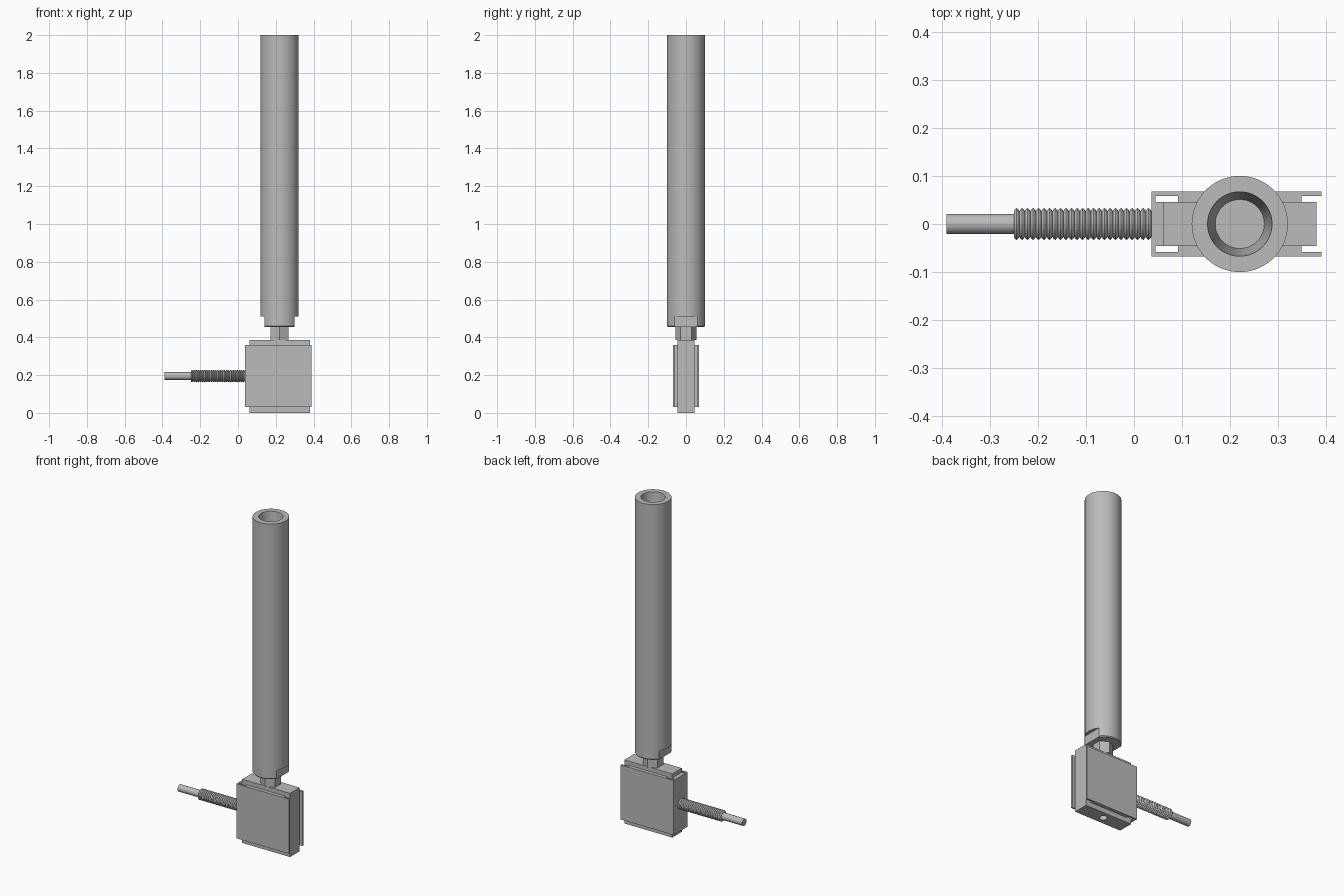
import bpy, bmesh, math
from mathutils import Matrix, Vector

cube = bpy.data.objects.get("Cube")
if cube:
    bpy.data.objects.remove(cube, do_unlink=True)

# Single grey metal
metal = bpy.data.materials.new("grey_metal")
metal.use_nodes = True
grey = (0.5, 0.5, 0.5, 1)
metal.diffuse_color = grey
metal.node_tree.nodes["Principled BSDF"].inputs["Base Color"].default_value = grey

AXIS = 0.22       # x of the tube axis
CABLE_Z = 0.195   # height of the cable


def finish(name, bm, smooth=False):
    bmesh.ops.recalc_face_normals(bm, faces=bm.faces)
    mesh = bpy.data.meshes.new(name)
    bm.to_mesh(mesh)
    bm.free()
    mesh.materials.append(metal)
    obj = bpy.data.objects.new(name, mesh)
    bpy.context.collection.objects.link(obj)
    if smooth:
        shade(obj)
    return obj


def shade(obj):
    bpy.ops.object.select_all(action='DESELECT')
    obj.select_set(True)
    bpy.context.view_layer.objects.active = obj
    bpy.ops.object.shade_smooth_by_angle(angle=math.radians(35))


def box(name, x, y, z):
    bm = bmesh.new()
    bmesh.ops.create_cube(bm, size=1)
    for v in bm.verts:
        v.co = [(a + b) / 2 + c * (b - a) for (a, b), c in zip((x, y, z), v.co)]
    return finish(name, bm)


def cylinder(name, radius, z0, z1, sides, turn=0):
    bm = bmesh.new()
    place = Matrix.Translation((AXIS, 0, (z0 + z1) / 2)) @ Matrix.Rotation(turn, 4, 'Z')
    bmesh.ops.create_cone(bm, cap_ends=True, segments=sides, radius1=radius,
                          radius2=radius, depth=z1 - z0, matrix=place)
    return finish(name, bm)


def lathe(name, profile, place, sides=64):
    """Spin (radius, height) points about local z, then place the result."""
    bm = bmesh.new()
    verts = [bm.verts.new((r, 0, h)) for r, h in profile]
    edges = [bm.edges.new(pair) for pair in zip(verts, verts[1:])]
    bmesh.ops.spin(bm, geom=verts + edges, cent=(0, 0, 0), axis=(0, 0, 1),
                   angle=math.tau, steps=sides, use_duplicate=False)
    bmesh.ops.remove_doubles(bm, verts=bm.verts, dist=1e-5)
    bmesh.ops.transform(bm, matrix=place, verts=bm.verts)
    return finish(name, bm, True)


def cut(obj, cutter):
    cutter.hide_render = True
    mod = obj.modifiers.new("cut", 'BOOLEAN')
    mod.operation = 'DIFFERENCE'
    mod.solver = 'EXACT'
    mod.object = cutter
    bpy.context.view_layer.objects.active = obj
    bpy.ops.object.modifier_apply(modifier=mod.name)
    bpy.data.objects.remove(cutter, do_unlink=True)


# Housing block with a blind hole underneath
block = box("housing_block", (0.06, 0.38), (-0.046, 0.046), (0, 0.385))
cut(block, cylinder("hole_cutter", 0.022, -0.05, 0.08, 32))
shade(block)

# Cover: end wall, its filler, and a plate and spacer on each side
RISE = (0.03, 0.36)
box("cover_end_wall", (0.036, 0.045), (-0.068, 0.068), RISE)
box("cover_filler", (0.045, 0.06), (-0.046, 0.046), RISE)
for side, label in ((-1, "front"), (1, "back")):
    box(label + "_cover_plate", (0.045, 0.39), sorted((side * 0.058, side * 0.068)), RISE)
    box(label + "_spacer", (0.092, 0.348), sorted((side * 0.046, side * 0.058)), RISE)

# Hexagonal neck with its corners towards front and back
cylinder("hex_neck", 0.056, 0.385, 0.46, 6, math.radians(0))

# Tube with a tapered socket at the top and two wrench flats at the bottom
tube = lathe("tube", [(0, 0.455), (0.096, 0.455), (0.1, 0.46), (0.1, 2), (0.067, 2),
                      (0.051, 1.8), (0, 1.8)], Matrix.Translation((AXIS, 0, 0)))
for side in (-1, 1):
    cut(tube, box("flat_cutter", sorted((AXIS + side * 0.08, AXIS + side * 0.2)),
                  (-0.2, 0.2), (0.4, 0.51)))
shade(tube)

# Ribbed conduit and bare cable end, both running along -x
along_x = Matrix.Translation((0, 0, CABLE_Z)) @ Matrix.Rotation(math.radians(90), 4, 'Y')
START, END, RIBS, STEPS = -0.25, 0.036, 25, 6
pitch = (END - START) / RIBS
ribs = [(0.027 + 0.006 * math.sin(math.pi * (i % STEPS) / STEPS), START + pitch * i / STEPS)
        for i in range(RIBS * STEPS + 1)]
lathe("ribbed_conduit", [(0, START)] + ribs + [(0, END)], along_x, 32)
lathe("cable_end", [(0, -0.39), (0.021, -0.39), (0.021, START), (0, START)], along_x, 32)
